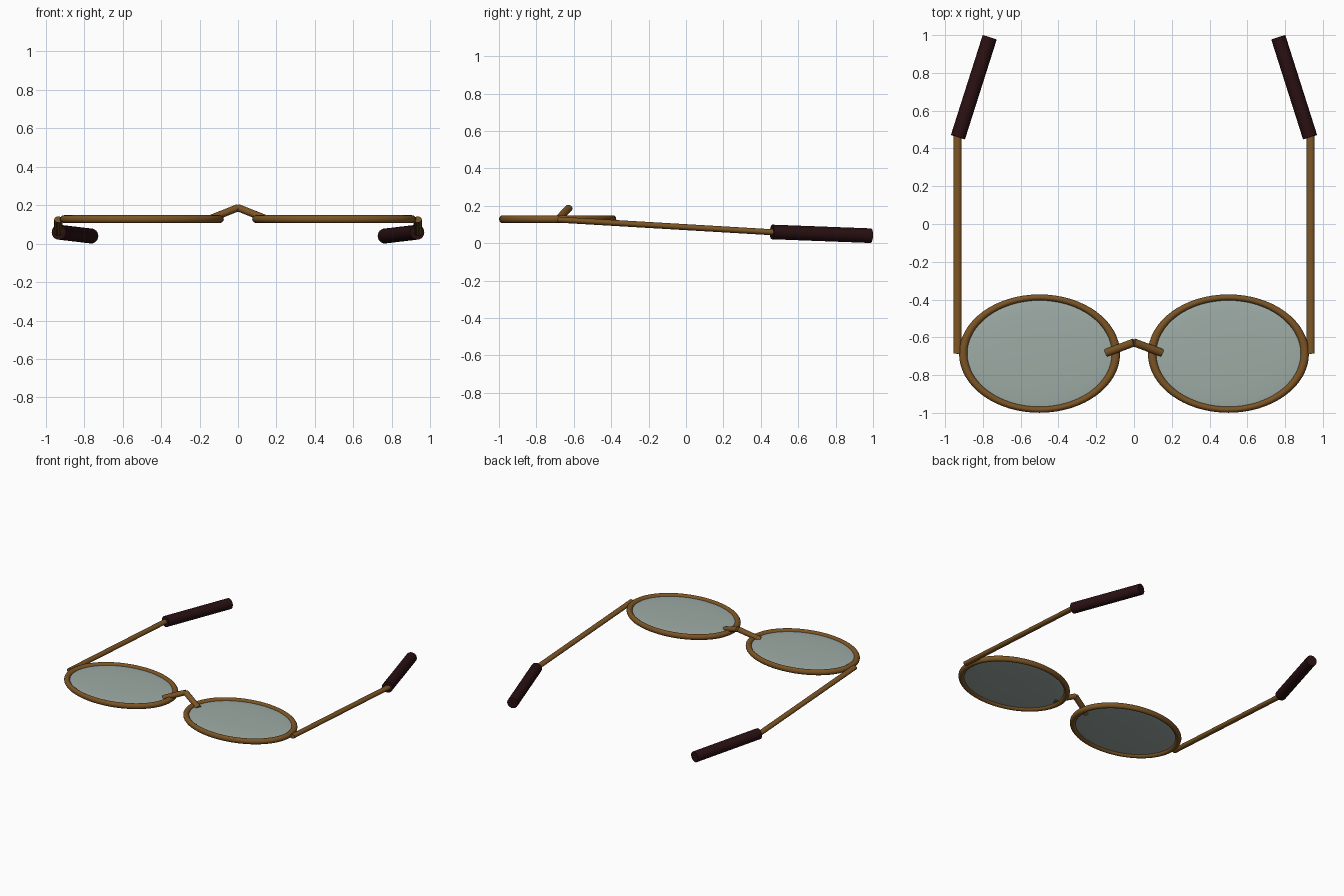
import bpy
from mathutils import Vector

if "Cube" in bpy.data.objects:
    bpy.data.objects.remove(bpy.data.objects["Cube"])


def material(name, rgba):
    m = bpy.data.materials.new(name)
    m.diffuse_color = rgba
    m.use_nodes = True
    m.node_tree.nodes["Principled BSDF"].inputs["Base Color"].default_value = m.diffuse_color
    return m


BRONZE = material("bronze_metal", (0.20, 0.09, 0.018, 1))
DARK = material("dark_brown_plastic", (0.022, 0.005, 0.006, 1))
GLASS = material("grey_green_glass", (0.34, 0.41, 0.38, 0.8))


def finish(name, mat, scale=(1, 1, 1)):
    """Name, scale, colour and smooth the active object."""
    o = bpy.context.object
    o.name = name
    o.scale = scale
    o.data.materials.append(mat)
    bpy.ops.object.transform_apply(location=False, rotation=False, scale=True)
    bpy.ops.object.shade_smooth_by_angle()
    return o


def rod(name, p, q, rx, rz, mat):
    """Elliptical rod from p to q: rx sideways, rz upright."""
    p, q = Vector(p), Vector(q)
    bpy.ops.mesh.primitive_cylinder_add(vertices=24, radius=1, depth=(q - p).length)
    o = finish(name, mat, (rx, rz, 1))
    o.rotation_euler = (q - p).to_track_quat('Z', 'Y').to_euler()
    o.location = (p + q) / 2


CY, CZ = -0.686, 0.128      # lens centre

for side, s in (("left", -1), ("right", 1)):
    # Oval rim, a stretched torus
    bpy.ops.mesh.primitive_torus_add(location=(s * 0.5, CY, CZ), major_radius=1,
                                     minor_radius=0.055, major_segments=64, minor_segments=16)
    finish(side + "_rim", BRONZE, (0.404, 0.297, 0.37))

    # Thin, slightly domed lens
    bpy.ops.mesh.primitive_uv_sphere_add(location=(s * 0.5, CY, CZ), segments=64,
                                         ring_count=24, radius=1)
    finish(side + "_lens", GLASS, (0.402, 0.295, 0.014))

    # Half of the raised nose bridge
    rod(side + "_bridge", (s * 0.147, CY + 0.004, 0.129), (0, -0.627, 0.187),
        0.021, 0.019, BRONZE)

    # Straight temple arm sloping down to the back
    rod(side + "_temple", (s * 0.935, CY, 0.126), (s * 0.935, 0.47, 0.058),
        0.021, 0.016, BRONZE)

    # Thick ear tip, turned inward
    rod(side + "_ear_tip", (s * 0.932, 0.46, 0.060), (s * 0.764, 0.988, 0.040),
        0.039, 0.039, DARK)
